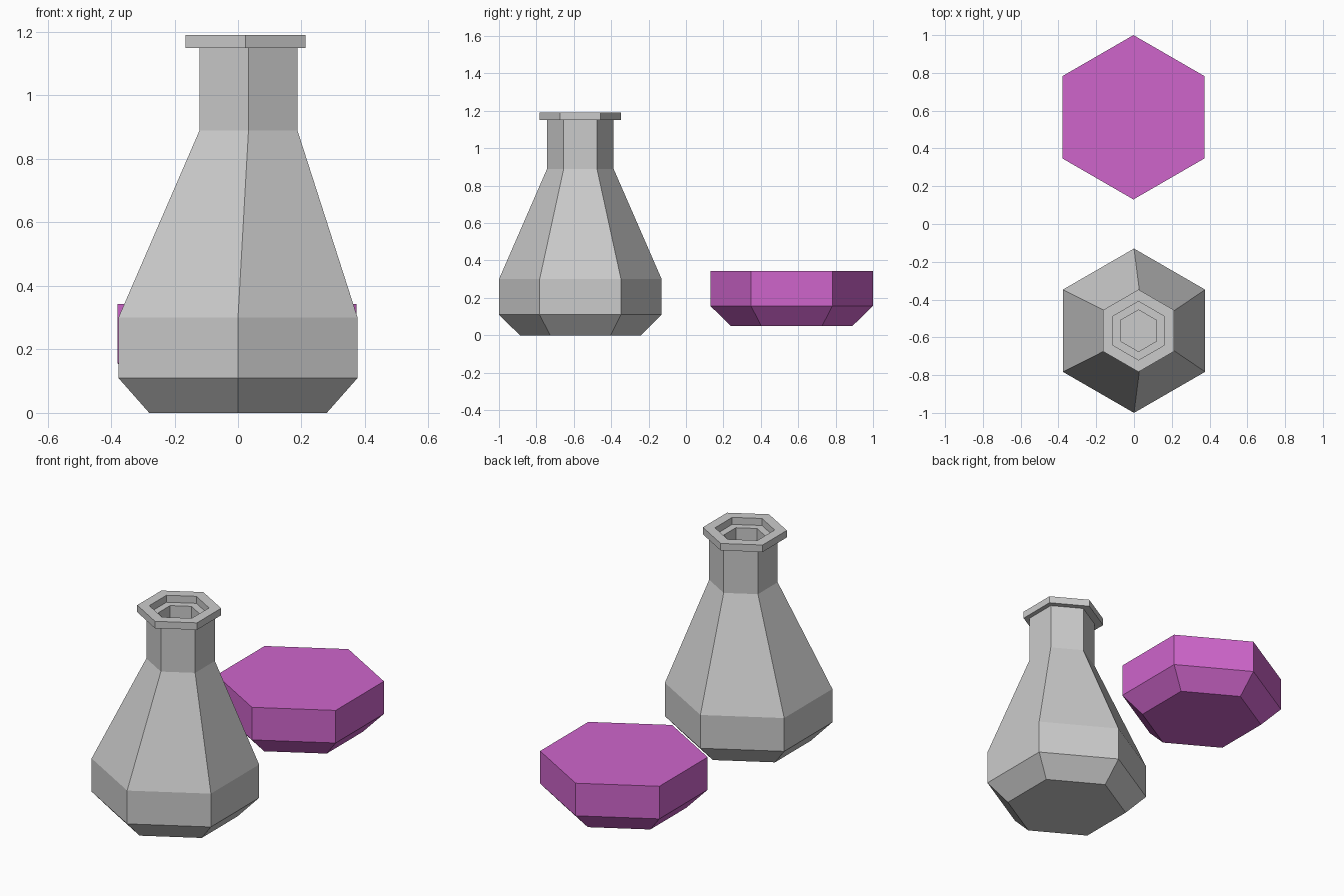
import bpy
import math

if "Cube" in bpy.data.objects:
    bpy.data.objects.remove(bpy.data.objects["Cube"])


def hex_loft(name, cy, rings):
    """Loft hexagons (radius, z, x offset) from first to last and cap both ends."""
    verts, faces = [], []
    for r, z, cx in rings:
        for k in range(6):
            a = math.pi / 2 + k * math.pi / 3
            verts.append((cx + r * math.cos(a), cy + r * math.sin(a), z))
    for i in range(len(rings) - 1):
        for k in range(6):
            j = (k + 1) % 6
            faces.append((i * 6 + k, i * 6 + j, i * 6 + 6 + j, i * 6 + 6 + k))
    n = (len(rings) - 1) * 6
    faces.append(tuple(range(5, -1, -1)))
    faces.append(tuple(range(n, n + 6)))
    mesh = bpy.data.meshes.new(name)
    mesh.from_pydata(verts, [], faces)
    obj = bpy.data.objects.new(name, mesh)
    bpy.context.collection.objects.link(obj)
    return obj


# Hollow flask: up the outside, over the lip, down the inside
outside = [(0.323, 0.0, 0.0), (0.435, 0.11, 0.0), (0.435, 0.30, 0.0),
           (0.178, 0.89, 0.033), (0.178, 1.15, 0.033)]
lip = [(0.218, 1.15, 0.024), (0.218, 1.19, 0.024),
       (0.155, 1.19, 0.024), (0.155, 1.15, 0.024)]
inside = [(0.11, 1.15, 0.024), (0.11, 0.88, 0.024), (0.37, 0.29, 0.0),
          (0.37, 0.14, 0.0), (0.29, 0.06, 0.0)]
hex_loft("flask", -0.565, outside + lip + inside)

# Liquid block beside the flask
liquid = hex_loft("liquid", 0.565, [(0.325, 0.05, -0.003), (0.435, 0.157, -0.003),
                                    (0.435, 0.343, -0.003)])
mat = bpy.data.materials.new("magenta_liquid")
mat.diffuse_color = (0.62, 0.13, 0.60, 1.0)
mat.use_nodes = True
mat.node_tree.nodes["Principled BSDF"].inputs["Base Color"].default_value = mat.diffuse_color
liquid.data.materials.append(mat)
